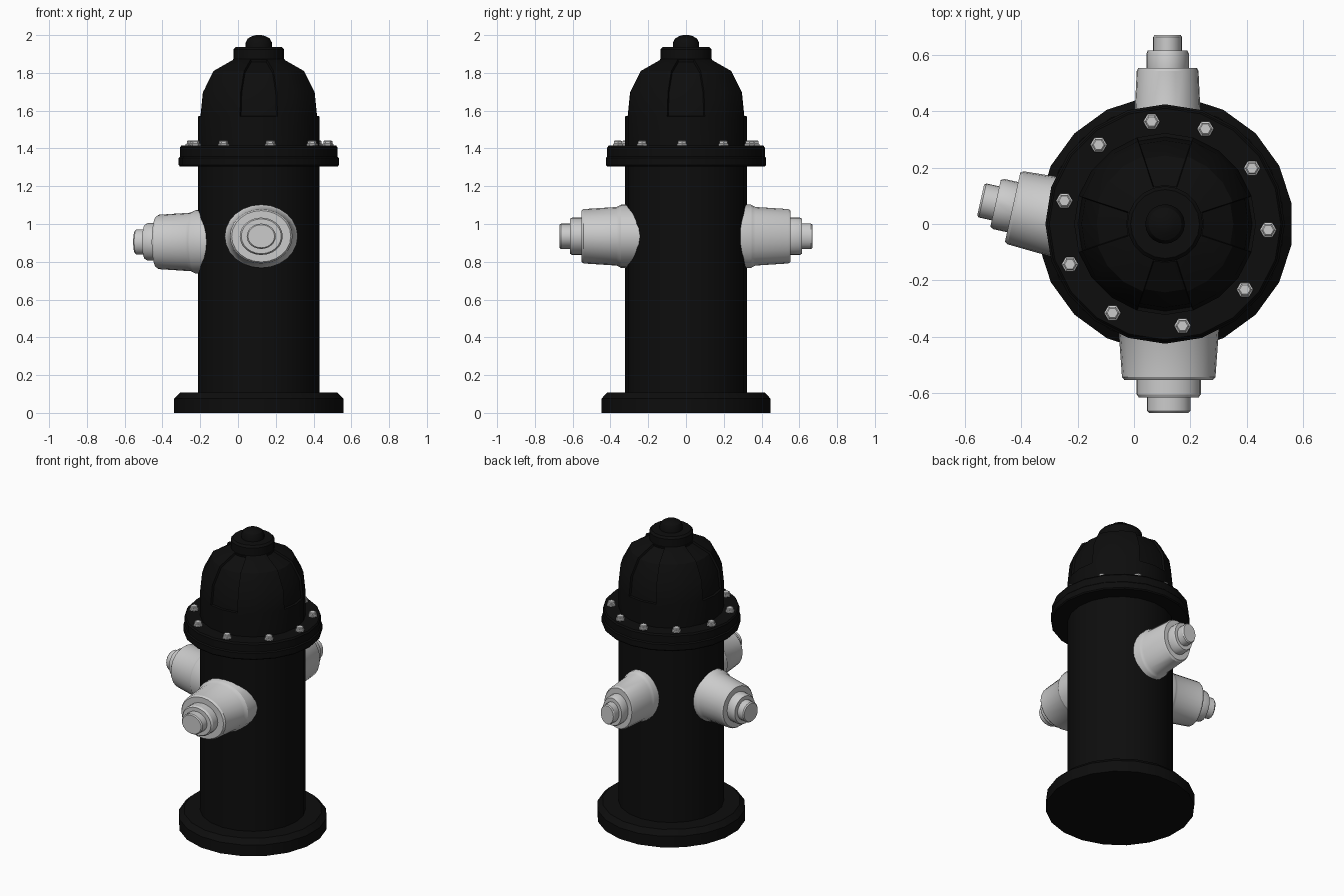
import bpy, bmesh, math
from mathutils import Matrix, Vector

if "Cube" in bpy.data.objects:
    bpy.data.objects.remove(bpy.data.objects["Cube"])

CX = 0.11  # the barrel axis sits right of centre because of the side outlet

black = bpy.data.materials.new("black_paint")
black.diffuse_color = (0.004, 0.004, 0.004, 1)
black.use_nodes = True
black.node_tree.nodes["Principled BSDF"].inputs["Base Color"].default_value = black.diffuse_color


def lathe(name, profile, sides, matrix, mat=None, turn=0.0, edit=None):
    """Spin a (radius, height) profile around local z, closing both ends."""
    bm = bmesh.new()
    rings = []
    for r, h in profile:
        rings.append([bm.verts.new((r * math.cos(turn + math.tau * i / sides),
                                    r * math.sin(turn + math.tau * i / sides), h))
                      for i in range(sides)])
    for a, b in zip(rings, rings[1:]):
        for i in range(sides):
            j = (i + 1) % sides
            bm.faces.new((a[i], a[j], b[j], b[i]))
    bm.faces.new(rings[0][::-1])
    bm.faces.new(rings[-1])
    bm.normal_update()
    if edit:
        edit(bm)
    bm.transform(matrix)
    bmesh.ops.recalc_face_normals(bm, faces=bm.faces)
    me = bpy.data.meshes.new(name)
    bm.to_mesh(me)
    bm.free()
    ob = bpy.data.objects.new(name, me)
    bpy.context.collection.objects.link(ob)
    if mat:
        me.materials.append(mat)
    bpy.ops.object.select_all(action='DESELECT')
    ob.select_set(True)
    bpy.context.view_layer.objects.active = ob
    bpy.ops.object.shade_smooth_by_angle(angle=math.radians(30))
    return ob


axis = Matrix.Translation((CX, 0, 0))

# Base plate, barrel and bolted collar
lathe("base_plate", [(0.454, 0), (0.454, 0.075), (0.422, 0.107), (0.30, 0.107)],
      20, axis, black, math.radians(9))
lathe("barrel", [(0.322, 0.05), (0.322, 1.33)], 20, axis, black)
lathe("collar", [(0.30, 1.305), (0.418, 1.305), (0.424, 1.312), (0.424, 1.35),
                 (0.417, 1.357), (0.417, 1.405), (0.41, 1.415), (0.30, 1.415)],
      20, axis, black)


# Dome with four recessed panels
def recess(bm):
    for k in range(4):
        d = Vector((math.cos(k * math.pi / 2), math.sin(k * math.pi / 2)))
        panel = []
        for f in bm.faces:
            c = f.calc_center_median()
            if 1.57 < c.z < 1.865 and c.xy.length > 0.01 and c.xy.normalized().dot(d) > math.cos(math.radians(17)):
                panel.append(f)
        bmesh.ops.inset_region(bm, faces=panel, thickness=0.004, depth=-0.013,
                               use_even_offset=True)


lathe("dome", [(0.322, 1.40), (0.322, 1.57), (0.309, 1.70), (0.252, 1.81),
               (0.138, 1.872), (0.10, 1.88)], 20, axis, black, 0, recess)

# Top cap and knob
lathe("top_cap", [(0.12, 1.86), (0.134, 1.872), (0.134, 1.925), (0.122, 1.938), (0.05, 1.938)],
      20, axis, black)
lathe("top_knob", [(0.07, 1.92), (0.07, 1.96), (0.058, 1.982), (0.035, 1.995), (0.015, 2.0)],
      20, axis, black)

# Ring of slightly uneven hex bolts
for i, a in enumerate((-3.3, 32.7, 67, 97.5, 130, 167, 203, 239.4, 279.7, 320.6)):
    a = math.radians(a)
    m = Matrix.Translation((CX + 0.366 * math.cos(a), 0.366 * math.sin(a), 0))
    lathe(f"bolt_{i + 1}", [(0.030, 1.405), (0.030, 1.423), (0.024, 1.427),
                            (0.024, 1.438), (0.019, 1.442)], 6, m)

# Three stepped outlets: pivot, heading, width factor
outlet = [(0.168, 0.15), (0.168, 0.343), (0.163, 0.352), (0.155, 0.368), (0.144, 0.542),
          (0.136, 0.553), (0.099, 0.553), (0.099, 0.603), (0.092, 0.615),
          (0.067, 0.615), (0.067, 0.662), (0.061, 0.669)]
for name, x, y, z, heading, width in (("front_outlet", 0.123, 0, 0.935, -90, 1.15),
                                      ("back_outlet", 0.119, 0, 0.935, 90, 0.76),
                                      ("side_outlet", 0.11, -0.06, 0.905, 167.5, 0.92)):
    m = (Matrix.Translation((x, y, z)) @ Matrix.Rotation(math.radians(heading), 4, 'Z')
         @ Matrix.Rotation(math.pi / 2, 4, 'Y') @ Matrix.Diagonal((1, width, 1, 1)))
    lathe(name, outlet, 24, m)
